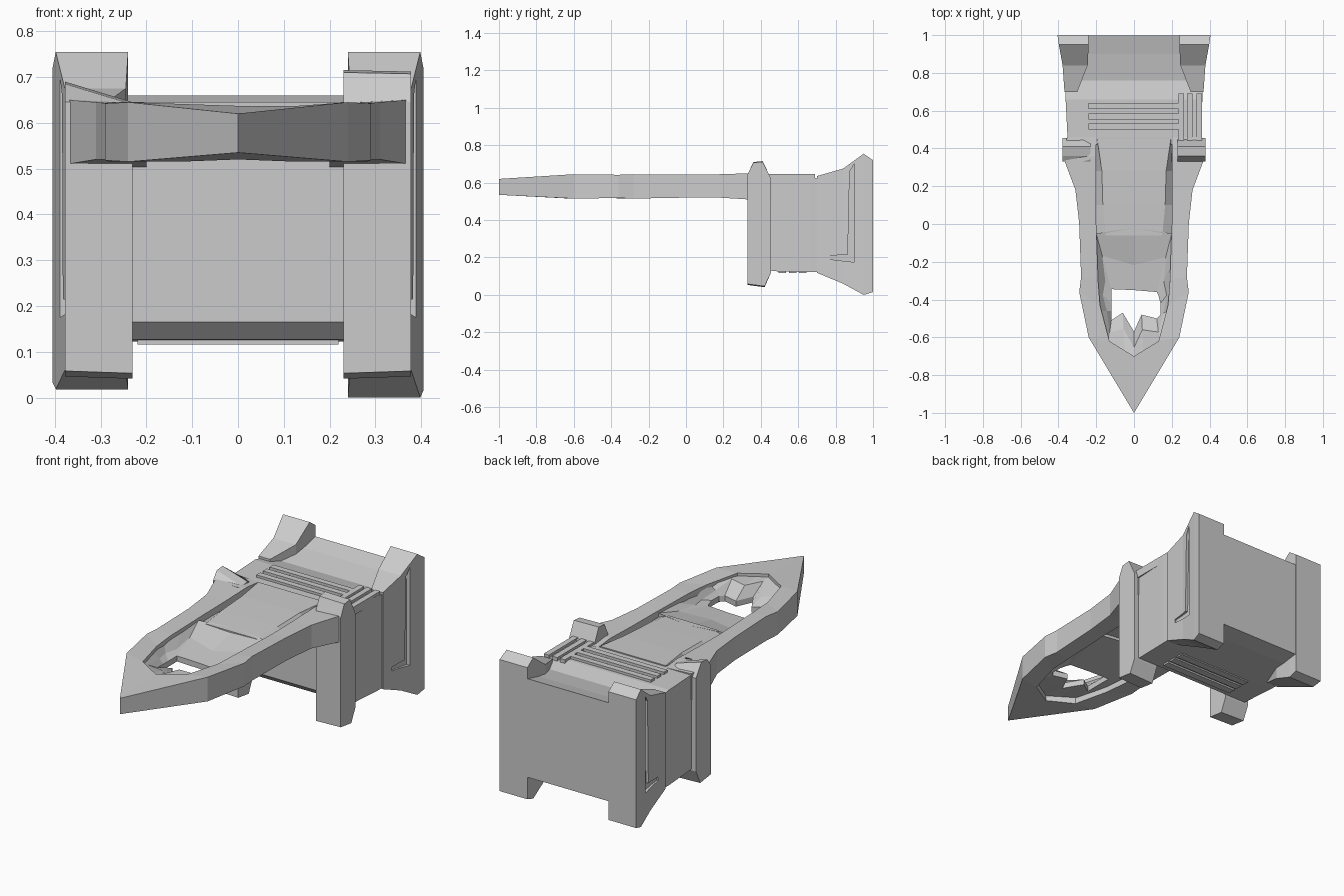
import bpy, bmesh, random
from mathutils import Vector

if "Cube" in bpy.data.objects:
    bpy.data.objects.remove(bpy.data.objects["Cube"])

random.seed(4)


def loft(name, rings, cyclic=False):
    """Skin equal-length point loops; cap the ends unless cyclic."""
    bm = bmesh.new()
    vs = [[bm.verts.new(p) for p in r] for r in rings]
    n = len(rings[0])
    pairs = list(zip(vs, vs[1:])) + ([(vs[-1], vs[0])] if cyclic else [])
    for a, b in pairs:
        for i in range(n):
            j = (i + 1) % n
            bm.faces.new((a[i], a[j], b[j], b[i]))
    if not cyclic:
        bm.faces.new(vs[0])
        bm.faces.new(vs[-1])
    bmesh.ops.recalc_face_normals(bm, faces=bm.faces)
    me = bpy.data.meshes.new(name)
    bm.to_mesh(me)
    bm.free()
    ob = bpy.data.objects.new(name, me)
    bpy.context.collection.objects.link(ob)
    return ob


def rect(y, x0, x1, z0, z1):
    return [(x0, y, z0), (x1, y, z0), (x1, y, z1), (x0, y, z1)]


def box(name, x0, x1, y0, y1, z0, z1):
    return loft(name, [rect(y0, x0, x1, z0, z1), rect(y1, x0, x1, z0, z1)])


# main box: chamfered front foot, dip behind the bars, raised rear lip
loft("body", [rect(y, -w, w, z0, z1) for y, w, z0, z1 in (
    (0.42, 0.345, 0.165, 0.63), (0.46, 0.352, 0.127, 0.632),
    (0.66, 0.362, 0.122, 0.632), (0.76, 0.362, 0.122, 0.61),
    (0.90, 0.37, 0.122, 0.635), (0.998, 0.385, 0.132, 0.66))])

# pointed nose frame: outer x, outer y, inner x, inner y, bottom z, top z
half = [(0.24, -0.60, 0.13, -0.62, 0.515, 0.645),
        (0.29, -0.36, 0.18, -0.43, 0.518, 0.642),
        (0.28, -0.28, 0.19, -0.30, 0.515, 0.645),
        (0.29, 0.00, 0.20, 0.00, 0.52, 0.643),
        (0.31, 0.18, 0.20, 0.18, 0.52, 0.645),
        (0.37, 0.34, 0.20, 0.36, 0.510, 0.65),
        (0.355, 0.46, 0.20, 0.46, 0.50, 0.64)]


def frame_ring(s, ox, oy, ix, iy, z0, z1):
    return [(s * ox, oy, z0), (s * ox, oy, z1), (s * ix, iy, z1 - 0.008), (s * ix, iy, z0)]


tip = [(0, -1, 0.535), (0, -1, 0.62), (0, -0.70, 0.637), (0, -0.70, 0.52)]
loft("nose_frame", [frame_ring(-1, *h) for h in reversed(half)] + [tip]
     + [frame_ring(1, *h) for h in half])

# deck with slanted edges that leave grooves beside the frame
loft("deck", [[(-0.205, y, 0.565), (0.205, y, 0.565), (0.20, y, 0.60),
               (w, y, z), (-w, y, z), (-0.20, y, 0.60)]
              for y, w, z in ((-0.06, 0.15, 0.62), (0.1, 0.165, 0.628),
                              (0.28, 0.17, 0.635), (0.45, 0.195, 0.637))])

# faceted pit sloping to a jagged hole
outer = [(-.20, -.05), (0, -.02), (.20, -.05), (.20, -.20), (.195, -.35), (.18, -.46),
         (.135, -.62), (.05, -.68), (0, -.71), (-.05, -.68), (-.135, -.62),
         (-.18, -.46), (-.195, -.35), (-.20, -.20)]
hole = [(-.12, -.345), (0, -.35), (.12, -.36), (.13, -.38), (.14, -.42), (.14, -.48),
        (.12, -.50), (.04, -.48), (0, -.57), (-.06, -.47), (-.12, -.51),
        (-.12, -.46), (-.12, -.42), (-.12, -.37)]
mid = []
for i, (a, b) in enumerate(zip(outer, hole)):
    p = Vector(a).lerp(Vector(b), 0.4 + 0.2 * (i % 2))
    mid.append((p.x, p.y, 0.60 + random.uniform(-0.03, 0.03)))
loft("pit", [[(x, y, 0.622) for x, y in outer], mid,
             [(x, y, 0.565) for x, y in hole], [(x, y, 0.535) for x, y in hole],
             [(x, y, 0.55) for x, y in outer]], cyclic=True)

# cross bars above and below the box
for i, y in enumerate((0.515, 0.57, 0.625)):
    box(f"top_bar_{i}", -0.24, 0.24, y - 0.016, y + 0.016, 0.61, 0.645)
    box(f"bottom_bar_{i}", -0.22, 0.22, y - 0.02, y + 0.02, 0.116, 0.14)

# short rails on the right shoulder
for i, x in enumerate((0.25, 0.295, 0.345)):
    box(f"shoulder_rail_{i}", x - 0.015, x + 0.015, 0.41, 0.69, 0.60, 0.645)

for s, side in ((-1, "left"), (1, "right")):
    # front post, taller on the right with a sloped top
    zi, zo = (0.715, 0.712) if s > 0 else (0.645, 0.69)
    rings = []
    for x, z0, z1 in ((0.23, 0.045, zi), (0.378, 0.05, zo)):
        rings.append([(s * x, 0.33, z0 + 0.008), (s * x, 0.42, z0 - 0.004),
                      (s * x, 0.455, 0.12), (s * x, 0.455, 0.62),
                      (s * x, 0.41, z1), (s * x, 0.36, z1 - 0.005),
                      (s * x, 0.33, 0.645)])
    loft(f"front_post_{side}", rings)

    # rear post flaring up, down and outward
    base = 0.0 if s > 0 else 0.018
    post = loft(f"rear_post_{side}", [rect(y, s * x0, s * x1, z0, z1)
                for y, x0, x1, z0, z1 in (
                    (0.70, 0.30, 0.368, 0.118, 0.635),
                    (0.84, 0.245, 0.378, 0.06, 0.675),
                    (0.95, 0.24, 0.398, base, 0.755),
                    (1.00, 0.24, 0.405, base + 0.015, 0.72))])

    # L-shaped slot cut in the side
    prof = [(0.77, 0.19), (0.90, 0.175), (0.90, 0.70), (0.875, 0.66),
            (0.865, 0.215), (0.77, 0.21)]
    cut = loft(f"slot_cutter_{side}", [[(s * x, y, z) for y, z in prof] for x in (0.365, 0.5)])
    cut.hide_render = True
    cut.hide_viewport = True
    mod = post.modifiers.new("slot", 'BOOLEAN')
    mod.operation = 'DIFFERENCE'
    mod.object = cut
    mod.solver = 'EXACT'
